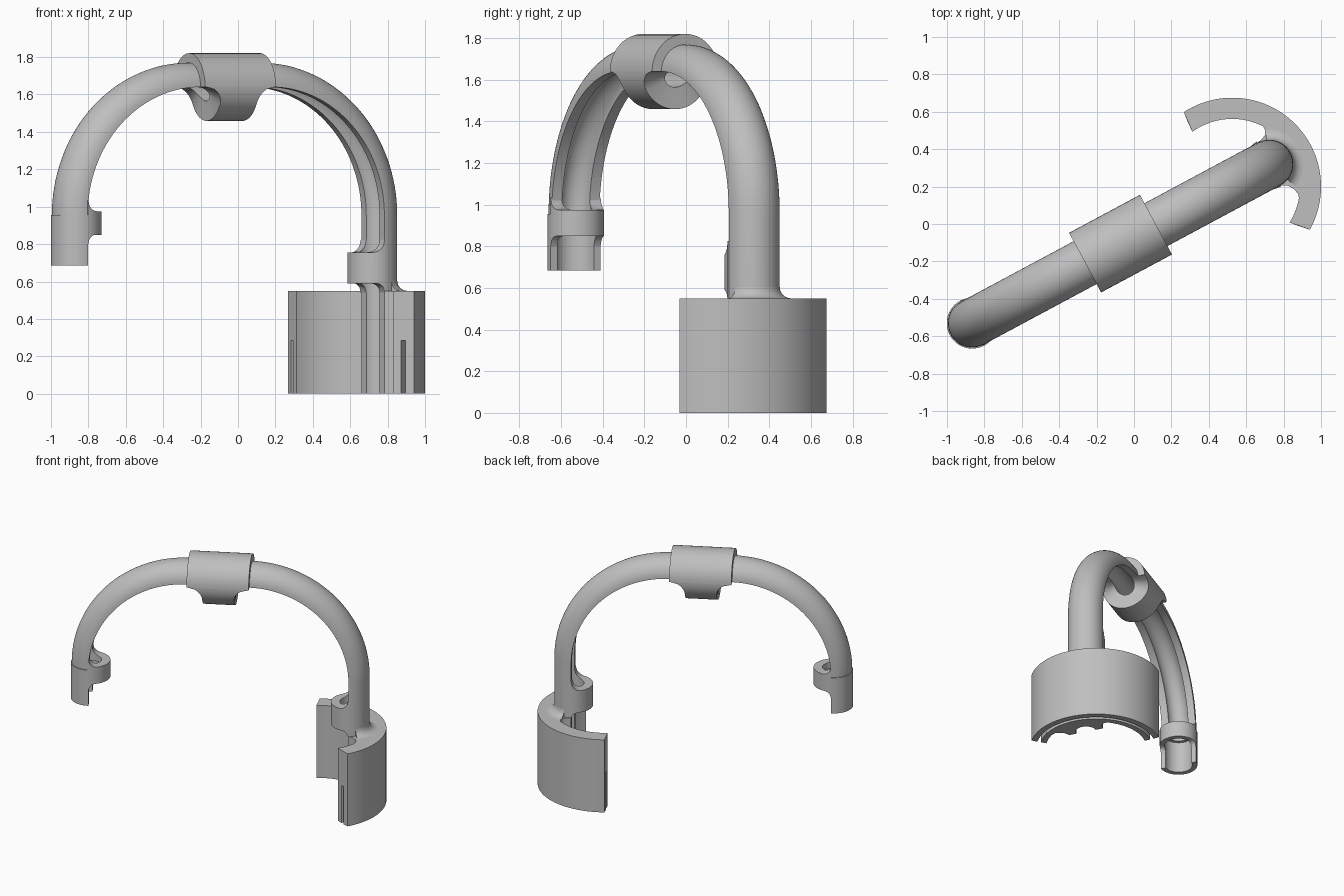
import bpy, bmesh
from math import sin, cos, pi, radians, sqrt
from mathutils import Vector, Matrix

cube = bpy.data.objects.get("Cube")
if cube:
    bpy.data.objects.remove(cube)

grey = bpy.data.materials.new("light grey plastic")
grey.use_nodes = True
COLOUR = (0.52, 0.52, 0.52, 1)
grey.diffuse_color = COLOUR
grey.node_tree.nodes["Principled BSDF"].inputs["Base Color"].default_value = COLOUR

TUBE_R, BORE_R, CUP_R, SLEEVE_R = 0.13, 0.075, 0.136, 0.181
BEND_R, HALF_FLAT, SPRING_Z = 0.685, 0.215, 0.955
HALF_SPAN = BEND_R + HALF_FLAT
TOP_Z = SPRING_Z + BEND_R
MID = Vector((-0.072, -0.105, 0))
U = Vector((cos(radians(28.2)), sin(radians(28.2)), 0))   # direction of the span
UP = Vector((0, 0, 1))


def arc(start, end, steps):
    return [radians(start + (end - start) * i / steps) for i in range(steps + 1)]


def frame(origin, out, axis):
    """Local x points out of the tube's closed side, local z runs along it."""
    m = Matrix((out, axis.cross(out), axis)).transposed().to_4x4()
    m.translation = origin
    return m


def sweep(name, loops, matrix=Matrix()):
    """Skin a row of closed loops and cap both ends."""
    bm = bmesh.new()
    rows = [[bm.verts.new(matrix @ Vector(p)) for p in loop] for loop in loops]
    n = len(rows[0])
    for a, b in zip(rows, rows[1:]):
        for i in range(n):
            j = (i + 1) % n
            bm.faces.new((a[i], a[j], b[j], b[i]))
    bm.faces.new(rows[0][::-1])
    bm.faces.new(rows[-1])
    bmesh.ops.recalc_face_normals(bm, faces=bm.faces)
    mesh = bpy.data.meshes.new(name)
    bm.to_mesh(mesh)
    bm.free()
    mesh.materials.append(grey)
    ob = bpy.data.objects.new(name, mesh)
    bpy.context.collection.objects.link(ob)
    bpy.ops.object.select_all(action='DESELECT')
    ob.select_set(True)
    bpy.context.view_layer.objects.active = ob
    bpy.ops.object.shade_smooth_by_angle(angle=radians(32))
    return ob


def half_ring(ro, ri):
    angles = arc(-90, 90, 24)
    return ([(ro * cos(a), ro * sin(a)) for a in angles] +
            [(ri * cos(a), ri * sin(a)) for a in reversed(angles)])


def half_tube(name, m, ro, ri, lo, hi):
    ring = half_ring(ro, ri)
    sweep(name, [[(x, y, z) for x, y in ring] for z in (lo, hi)], m)


def collar(name, m, ro, ri, lo, hi, f_lo, f_hi):
    """Closes the open side of a half tube; filleted where it meets the rims."""
    def rise(p, f):
        t = max(0, p + f)
        return f - sqrt(max(0, f * f - t * t))
    loops = []
    for a in arc(90, 270, 48):
        pi_, po = min(0, ri * cos(a)), min(0, ro * cos(a))
        loops.append([(pi_, ri * sin(a), lo - rise(pi_, f_lo)),
                      (po, ro * sin(a), lo - rise(po, f_lo)),
                      (po, ro * sin(a), hi + rise(po, f_hi)),
                      (pi_, ri * sin(a), hi + rise(pi_, f_hi))])
    sweep(name, loops, m)


right_leg = frame(MID + U * HALF_SPAN, U, UP)
left_leg = frame(MID - U * HALF_SPAN, -U, UP)
crown = frame(MID + UP * TOP_Z, UP, U)

# Arched channel, open on its inner side, running down into the base
path = [(HALF_SPAN, 0.5, 0)]
path += [(HALF_FLAT + BEND_R * cos(a), SPRING_Z + BEND_R * sin(a), a) for a in arc(0, 90, 32)]
path += [(-HALF_FLAT + BEND_R * cos(a), SPRING_Z + BEND_R * sin(a), a) for a in arc(90, 180, 32)]
section = half_ring(TUBE_R, BORE_R)
sweep("arch_channel",
      [[(u + x * cos(a), y, z + x * sin(a)) for x, y in section] for u, z, a in path],
      frame(MID, U, UP))

# Sleeve at the crown with a narrower closed band beneath
half_tube("crown_sleeve", crown, SLEEVE_R, BORE_R, -HALF_FLAT, HALF_FLAT)
collar("crown_band", crown, SLEEVE_R, BORE_R, -0.11, 0.11, 0.095, 0.095)

# Socket at the free end
half_tube("socket_wall", left_leg, CUP_R, 0.1, 0.685, SPRING_Z)
half_tube("socket_step", left_leg, 0.12, BORE_R, 0.93, SPRING_Z)
collar("socket_ring", left_leg, CUP_R, 0.1, 0.85, 0.94, 0.05, 0)
collar("socket_lip", left_leg, CUP_R, BORE_R, 0.93, 0.975, 0, 0.06)

# Ring around the channel above the base
collar("base_ring", right_leg, CUP_R, BORE_R, 0.59, 0.755, 0.05, 0.07)

# Curved base plate with a narrow slot up from its underside
BASE_H, SLOT_H, IN_R, OUT_R = 0.55, 0.285, 0.362, 0.475
profile = [(IN_R, 0), (0.405, 0), (0.405, SLOT_H), (0.43, SLOT_H),
           (0.43, 0), (OUT_R, 0), (OUT_R, BASE_H), (IN_R, BASE_H)]
plate = []
for i in range(49):
    loop = []
    for r, z in profile:
        skew = 3 * (OUT_R - r) / (OUT_R - IN_R)
        a = radians((-29 - skew) + (152 + 2 * skew) * i / 48)
        loop.append((0.525 + r * cos(a), 0.2 + r * sin(a), z))
    plate.append(loop)
sweep("base_plate", plate)

# Web joining channel and plate, with a rounded pocket on either side
web = [(0, 0.13), (0.03, 0.135), (0.055, 0.147), (0.068, 0.168), (0.068, 0.195),
       (0.05, 0.23), (0.08, 0.24), (0.16, 0), (0.08, -0.28), (0.03, -0.27),
       (0.053, -0.245), (0.062, -0.215), (0.055, -0.18), (0.035, -0.15), (0, -0.13)]
web += [(BORE_R * cos(a), BORE_R * sin(a)) for a in arc(-90, 90, 24)]
sweep("base_web", [[(x, y, z) for x, y in web] for z in (0, BASE_H)], right_leg)

# Fillet where the channel rises from the base
FIL = 0.055
curve = [(TUBE_R + FIL - FIL * cos(a), BASE_H + FIL - FIL * sin(a)) for a in arc(0, 90, 6)]
curve += [(TUBE_R + FIL, 0.545), (0.12, 0.545), (0.12, BASE_H + FIL)]
sweep("base_fillet",
      [[(r * cos(a), r * sin(a), z) for r, z in curve] for a in arc(-68, 68, 28)], right_leg)
